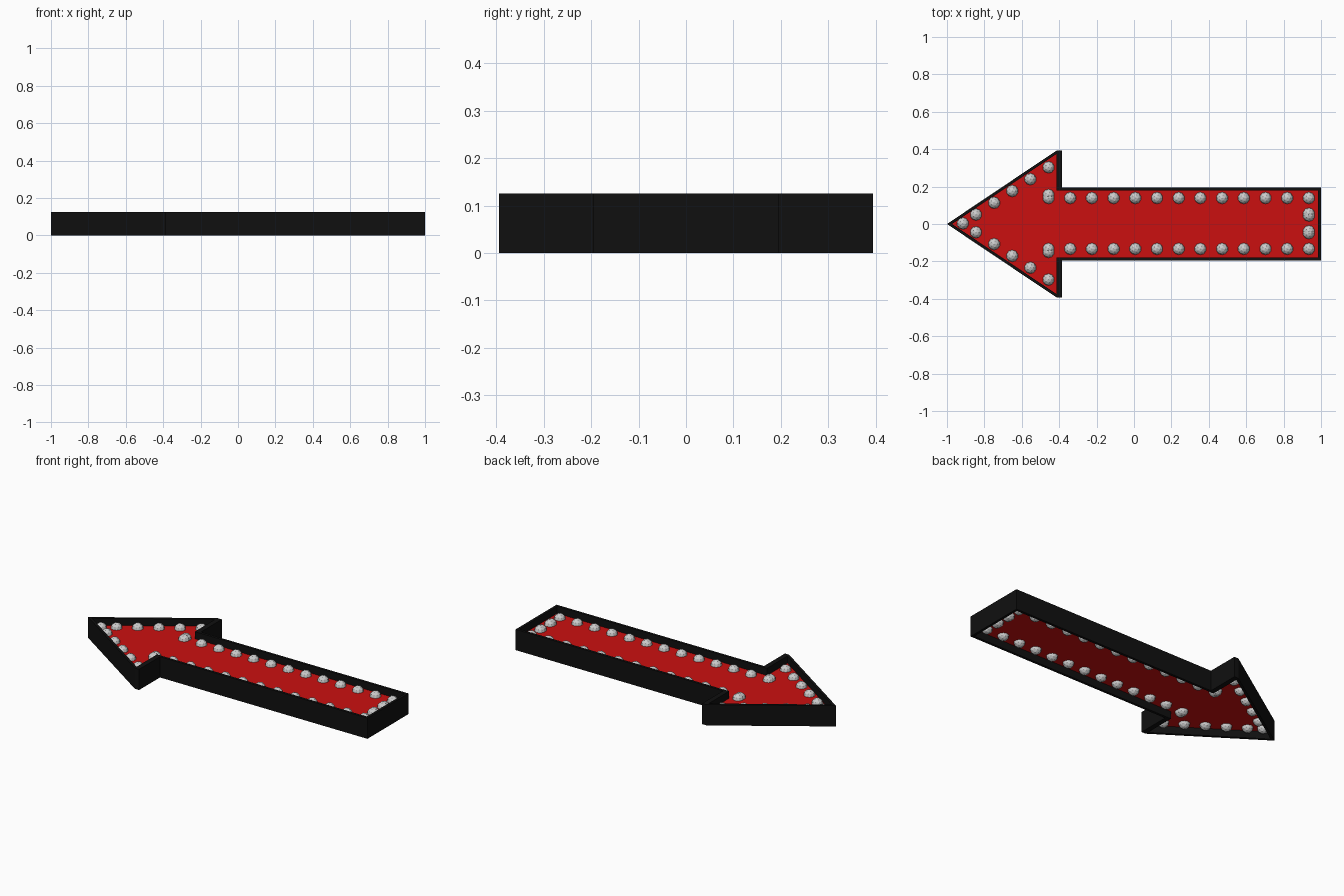
import bpy, bmesh
from mathutils import Matrix

if "Cube" in bpy.data.objects:
    bpy.data.objects.remove(bpy.data.objects["Cube"])

HEIGHT = 0.125
PANEL_LOW, PANEL_TOP = 0.045, 0.082
BULB_R = 0.032


def material(name, rgb):
    mat = bpy.data.materials.new(name)
    mat.diffuse_color = (*rgb, 1)
    mat.use_nodes = True
    mat.node_tree.nodes["Principled BSDF"].inputs["Base Color"].default_value = mat.diffuse_color
    return mat


def mesh_object(name, bm, mat=None):
    bmesh.ops.recalc_face_normals(bm, faces=bm.faces)
    mesh = bpy.data.meshes.new(name)
    bm.to_mesh(mesh)
    bm.free()
    obj = bpy.data.objects.new(name, mesh)
    bpy.context.collection.objects.link(obj)
    if mat:
        mesh.materials.append(mat)
    return obj


def mirrored(tip, half):
    return [tip] + half + [(x, -y) for x, y in reversed(half)]


# Arrow outlines: outer edge and inside of the rim
outer = mirrored((-1, 0), [(-0.412, 0.394), (-0.384, 0.394), (-0.384, 0.195), (1, 0.195)])
inner = mirrored((-0.973, 0), [(-0.415, 0.374), (-0.414, 0.374), (-0.414, 0.18), (0.985, 0.18)])

# Black rim wall, open above and below
bm = bmesh.new()
rings = [[bm.verts.new((x, y, z)) for x, y in pts]
         for pts, z in ((outer, 0), (outer, HEIGHT), (inner, HEIGHT), (inner, 0))]
n = len(outer)
for a, b in zip(rings, rings[1:] + rings[:1]):
    for i in range(n):
        j = (i + 1) % n
        bm.faces.new((a[i], a[j], b[j], b[i]))
mesh_object("rim", bm, material("black", (0.005, 0.005, 0.005)))

# Red panel set inside the rim
bm = bmesh.new()
face = bm.faces.new([bm.verts.new((x, y, PANEL_LOW)) for x, y in inner])
top = bmesh.ops.extrude_face_region(bm, geom=[face], use_keep_orig=True)["geom"]
bmesh.ops.translate(bm, vec=(0, 0, PANEL_TOP - PANEL_LOW),
                    verts=[g for g in top if isinstance(g, bmesh.types.BMVert)])
mesh_object("panel", bm, material("red", (0.6, 0.005, 0.005)))

# Bulb positions along the shaft, the end, and the head
spots = [(-0.915, 0.0)]
for side in (1, -1):
    spots += [(0.935 - 0.116 * i, side * 0.136) for i in range(13)]
    spots += [(0.935, side * 0.052), (0.935, side * 0.042), (-0.457, side * 0.152)]
    spots += [(-0.457 - 0.097 * i, side * (0.3 - 0.0632 * i)) for i in range(5)]

# Faceted bulbs on both faces of the panel
for name, z in (("upper_bulbs", PANEL_TOP), ("lower_bulbs", PANEL_LOW)):
    bm = bmesh.new()
    for x, y in spots:
        bmesh.ops.create_icosphere(bm, subdivisions=2, radius=BULB_R,
                                   matrix=Matrix.Translation((x, y + 0.003, z)))
    mesh_object(name, bm)
